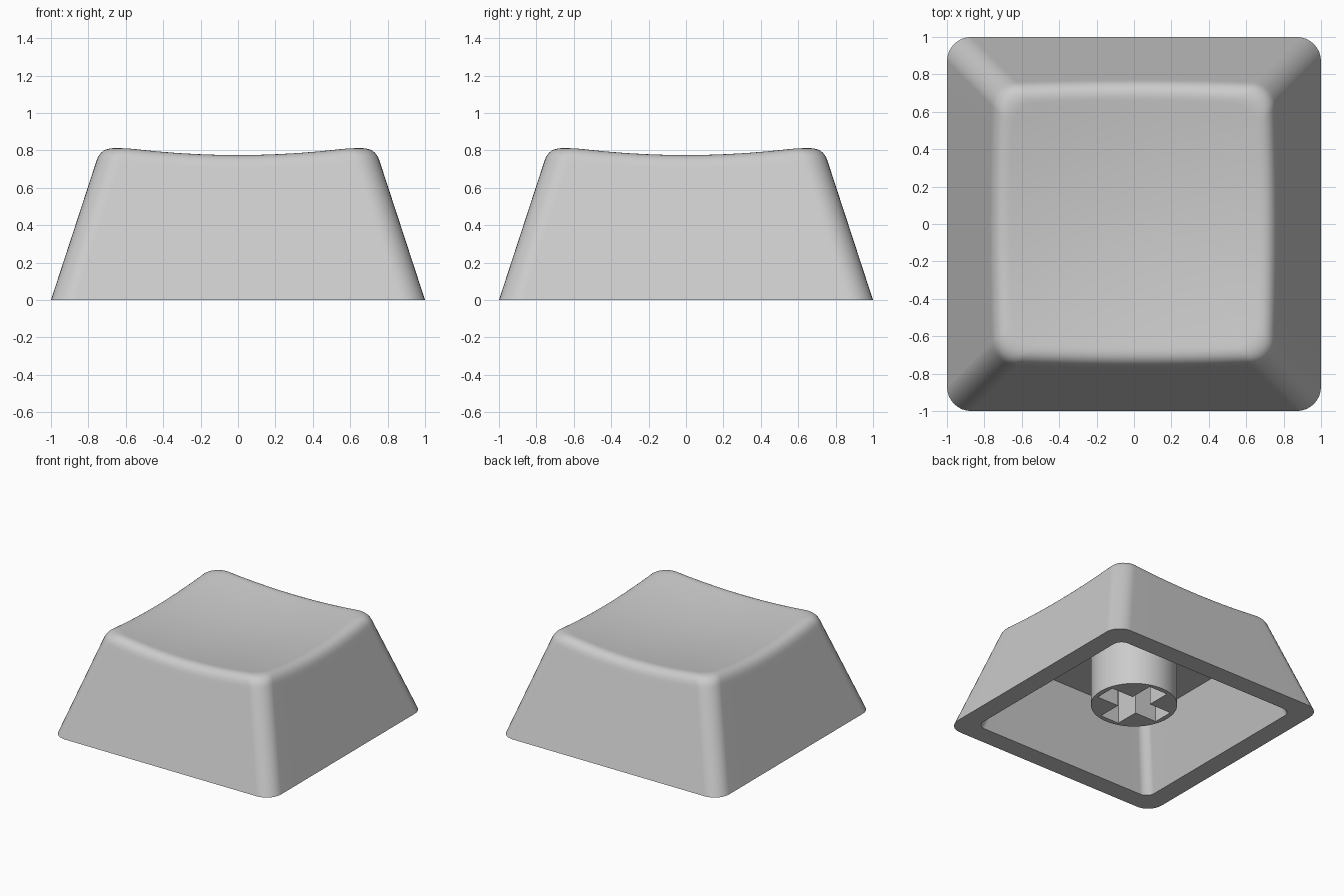
import bpy, bmesh, math
from mathutils import Vector

if "Cube" in bpy.data.objects:
    bpy.data.objects.remove(bpy.data.objects["Cube"])

SLOPE = 0.327                 # inward lean of the walls per unit height
CORNER, EDGE = 8, 10          # segments per rounded corner and per straight side
PER = CORNER + EDGE
COUNT = 4 * PER

grey = bpy.data.materials.new("light_grey_plastic")
grey.diffuse_color = (0.6, 0.6, 0.6, 1)
grey.use_nodes = True
grey.node_tree.nodes["Principled BSDF"].inputs["Base Color"].default_value = grey.diffuse_color


def outline(k, h, r):
    """Point k on a rounded square of half width h and corner radius r."""
    side, i = divmod(k, PER)
    c = h - r
    if i <= CORNER:
        a = math.pi / 2 * i / CORNER
        x, y = c + r * math.cos(a), c + r * math.sin(a)
    else:
        x, y = c - 2 * c * (i - CORNER) / EDGE, h
    for _ in range(side):
        x, y = -y, x
    return x, y


def dish(x, y):
    return 0.724 + 0.112 * (x * x + y * y)


def on_dish(k, h, r=0.13):
    x, y = outline(k, h, r)
    return Vector((x, y, dish(x, y)))


def on_wall(k, z, r=0.13):
    return Vector((*outline(k, 1 - SLOPE * z, r), z))


def rim_points(k, t=0.08):
    """Fillet control points: on the wall, at the sharp edge, on the dish."""
    h = 0.74
    for _ in range(6):
        h = 1 - SLOPE * on_dish(k, h).z
    edge = on_dish(k, h)
    return on_wall(k, edge.z - t), edge, on_dish(k, h - t)


def finish(ob):
    ob.data.materials.clear()
    ob.data.materials.append(grey)
    bpy.ops.object.select_all(action='DESELECT')
    ob.select_set(True)
    bpy.context.view_layer.objects.active = ob
    bpy.ops.object.shade_smooth_by_angle(angle=math.radians(35))
    weighted = ob.modifiers.new("even_shading", 'WEIGHTED_NORMAL')
    weighted.keep_sharp = True


# Cap shell: rings from the dish centre, over the rim, down and into the cavity
rims = [rim_points(k) for k in range(COUNT)]
rings = []
for s in (0.12, 0.25, 0.4, 0.55, 0.7, 0.85, 0.95):
    rings.append([Vector((b.x * s, b.y * s, dish(b.x * s, b.y * s)))
                  for _, _, b in rims])
for n in range(9):
    u = 1 - n / 8
    rings.append([a * (1 - u) ** 2 + e * 2 * u * (1 - u) + b * u * u
                  for a, e, b in rims])
for drop in (0.03, 0.3):
    rings.append([on_wall(k, rims[k][0].z - drop) for k in range(COUNT)])
rings.append([on_wall(k, 0) for k in range(COUNT)])
CEILING = 0.55
for h, z in ((0.84, 0), (0.84 - 0.31 * CEILING, CEILING)):
    rings.append([Vector((*outline(k, h, 0.075), z)) for k in range(COUNT)])

bm = bmesh.new()
loops = [[bm.verts.new(p) for p in ring] for ring in rings]
for a, b in zip(loops, loops[1:]):
    for k in range(COUNT):
        j = (k + 1) % COUNT
        bm.faces.new((a[k], b[k], b[j], a[j]))
for loop, z in ((loops[0], dish(0, 0)), (loops[-1], CEILING)):
    centre = bm.verts.new((0, 0, z))
    for k in range(COUNT):
        bm.faces.new((centre, loop[k], loop[(k + 1) % COUNT]))
bmesh.ops.recalc_face_normals(bm, faces=bm.faces)
mesh = bpy.data.meshes.new("cap_shell")
bm.to_mesh(mesh)
bm.free()
shell = bpy.data.objects.new("cap_shell", mesh)
bpy.context.collection.objects.link(shell)
finish(shell)

# Stem: round post with a cross-shaped socket, hung from the cavity ceiling
L, W, LOW = 0.285, 0.085, 0.12
circle = [(0.325 * math.cos(math.tau * i / 64), 0.325 * math.sin(math.tau * i / 64))
          for i in range(64)]
cross = []
for q in range(4):
    for x, y in ((L, -W), (L, W), (W, W)):
        for _ in range(q):
            x, y = -y, x
        cross.append((x, y))
curve = bpy.data.curves.new("stem", 'CURVE')
curve.dimensions = '2D'
curve.fill_mode = 'BOTH'
curve.extrude = (CEILING + 0.01 - LOW) / 2
for pts in (circle, cross):
    spline = curve.splines.new('POLY')
    spline.points.add(len(pts) - 1)
    for p, (x, y) in zip(spline.points, pts):
        p.co = (x, y, 0, 1)
    spline.use_cyclic_u = True
stem = bpy.data.objects.new("stem", curve)
stem.location.z = LOW + curve.extrude
bpy.context.collection.objects.link(stem)
bpy.ops.object.select_all(action='DESELECT')
stem.select_set(True)
bpy.context.view_layer.objects.active = stem
bpy.ops.object.convert(target='MESH')
stem = bpy.context.object
bm = bmesh.new()
bm.from_mesh(stem.data)
bmesh.ops.remove_doubles(bm, verts=bm.verts, dist=0.0005)
bmesh.ops.recalc_face_normals(bm, faces=bm.faces)
bm.to_mesh(stem.data)
bm.free()
finish(stem)
